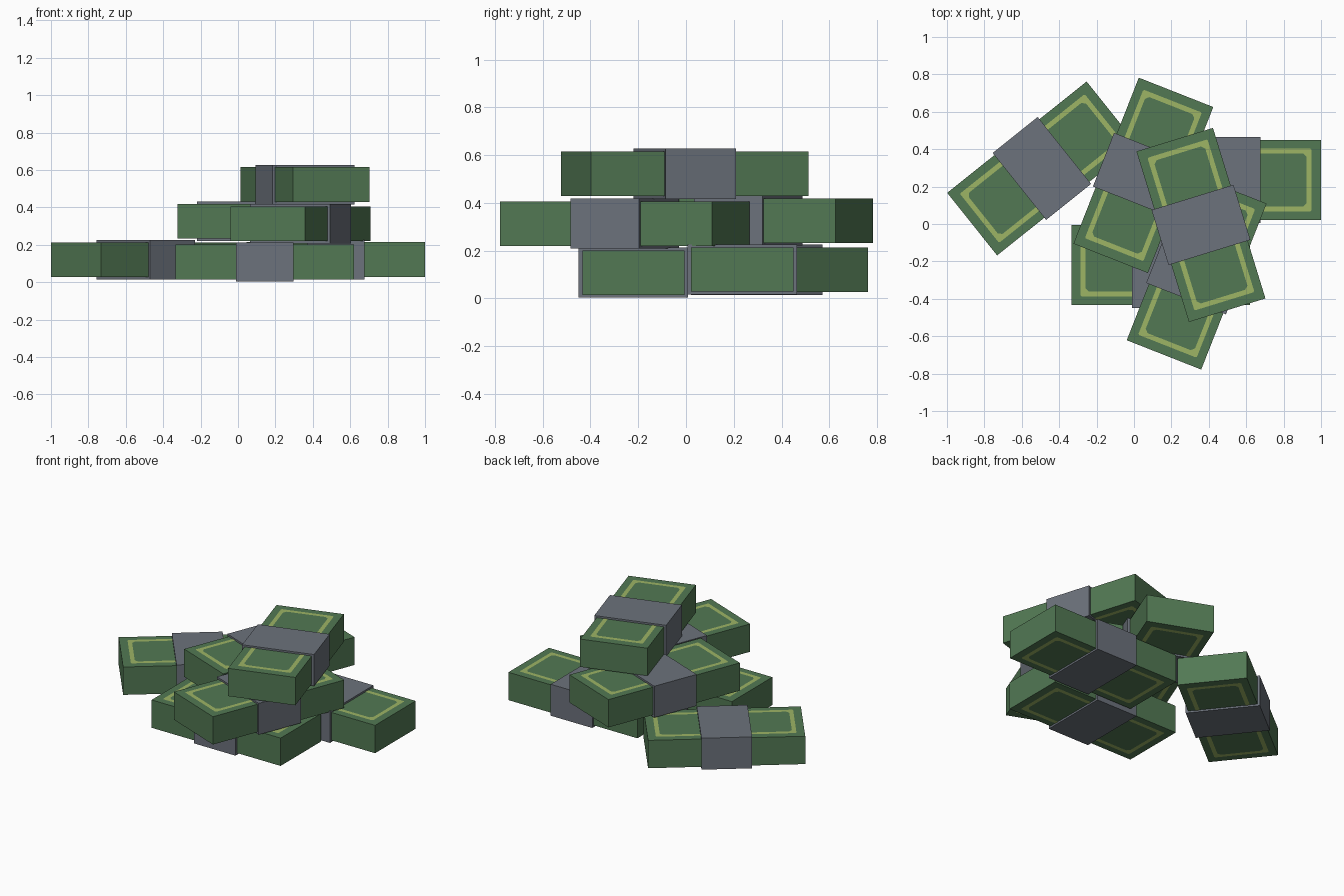
import bpy, bmesh, math
from mathutils import Matrix

if "Cube" in bpy.data.objects:
    bpy.data.objects.remove(bpy.data.objects["Cube"])

L, W, H = 0.954, 0.428, 0.186      # note stack size
BAND, GAP = 0.308, 0.012           # band width and how far it stands proud


def material(name, rgb):
    m = bpy.data.materials.new(name)
    m.diffuse_color = (*rgb, 1)
    m.use_nodes = True
    m.node_tree.nodes["Principled BSDF"].inputs["Base Color"].default_value = m.diffuse_color
    return m


GREEN = material("note green", (0.085, 0.19, 0.088))
GREY = material("band grey", (0.15, 0.168, 0.2))
LIME = material("border lime", (0.34, 0.46, 0.13))


def finish(bm, name, mat, place):
    me = bpy.data.meshes.new(name)
    bm.to_mesh(me)
    bm.free()
    me.materials.append(mat)
    ob = bpy.data.objects.new(name, me)
    ob.matrix_world = place
    bpy.context.collection.objects.link(ob)


def box(name, size, mat, place):
    bm = bmesh.new()
    bmesh.ops.create_cube(bm, size=1)
    bmesh.ops.scale(bm, vec=size, verts=bm.verts)
    finish(bm, name, mat, place)


def octagon(bm, hx, hy, c, z):
    """Rectangle with clipped corners, counter-clockwise."""
    pts = [(hx, -hy + c), (hx, hy - c), (hx - c, hy), (-hx + c, hy),
           (-hx, hy - c), (-hx, -hy + c), (-hx + c, -hy), (hx - c, -hy)]
    return [bm.verts.new((x, y, z)) for x, y in pts]


def border(name, place):
    """Printed frame on the top and bottom note."""
    bm = bmesh.new()
    for side in (1, -1):
        z = side * (H / 2 + 0.0015)
        outer = octagon(bm, L / 2 - 0.05, W / 2 - 0.046, 0.006, z)
        inner = octagon(bm, L / 2 - 0.076, W / 2 - 0.072, 0.018, z)
        for i in range(8):
            j = (i + 1) % 8
            quad = [outer[i], outer[j], inner[j], inner[i]]
            bm.faces.new(quad if side > 0 else quad[::-1])
    finish(bm, name, LIME, place)


# centre x, y, z and turn in degrees of every bundle
bundles = {
    "front_bundle": (0.142, -0.22, 0.108, 0),
    "right_bundle": (0.522, 0.235, 0.121, 0),
    "left_bundle": (-0.4925, 0.297, 0.120, 38.6),
    "middle_back_bundle": (0.05, 0.26, 0.326, 68.5),
    "middle_front_bundle": (0.335, -0.256, 0.313, 68.5),
    "top_bundle": (0.358, -0.005, 0.522, -72.9),
}
for name, (x, y, z, turn) in bundles.items():
    place = Matrix.Translation((x, y, z)) @ Matrix.Rotation(math.radians(turn), 4, 'Z')
    box(name + "_notes", (L, W, H), GREEN, place)
    box(name + "_band", (BAND, W + 0.03, H + 2 * GAP), GREY, place)
    border(name + "_border", place)
